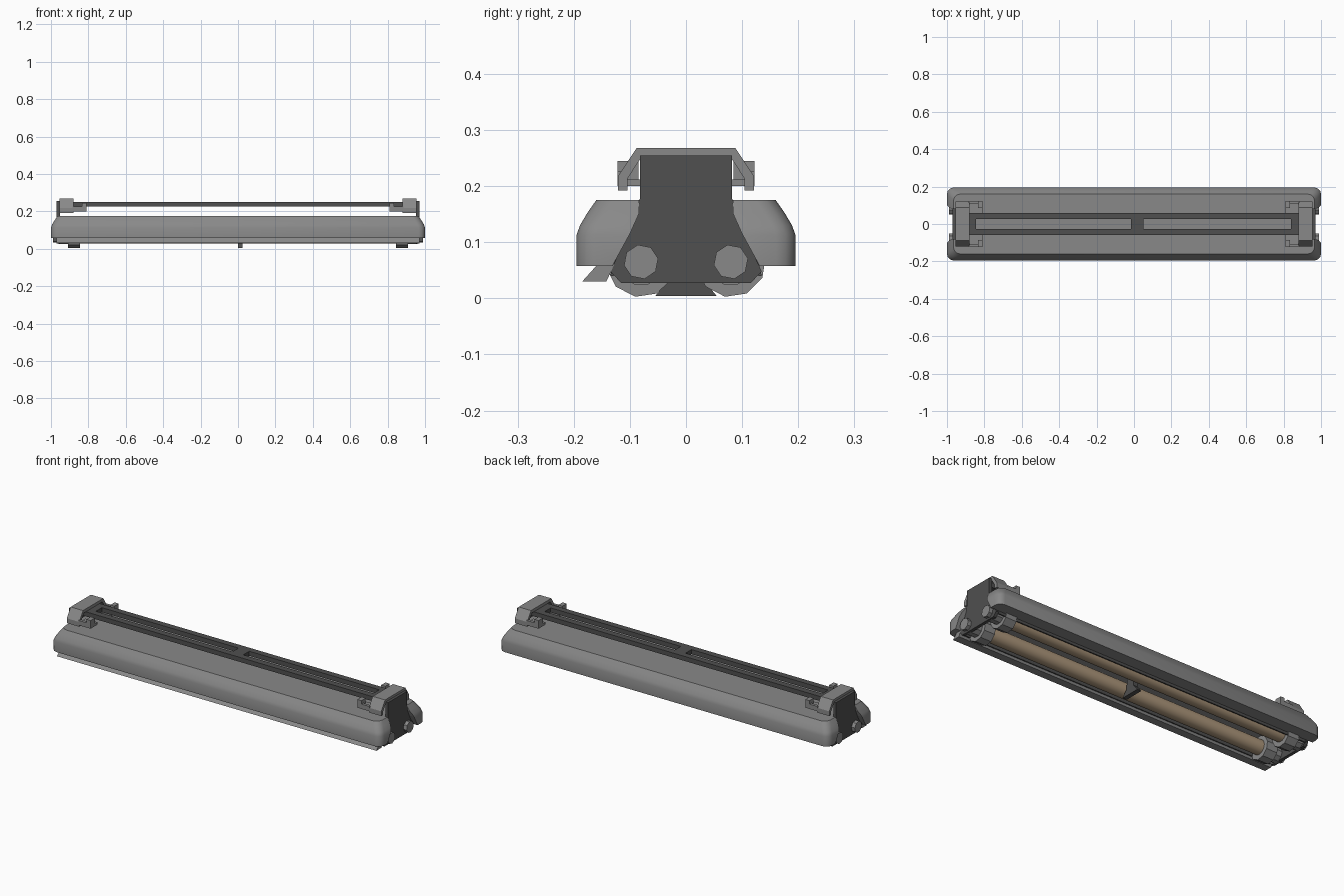
import bpy, bmesh, math
from mathutils import Matrix

if "Cube" in bpy.data.objects:
    bpy.data.objects.remove(bpy.data.objects["Cube"])


def material(name, rgb):
    m = bpy.data.materials.new(name)
    m.diffuse_color = (*rgb, 1)
    m.use_nodes = True
    m.node_tree.nodes["Principled BSDF"].inputs["Base Color"].default_value = m.diffuse_color
    return m


GREY = material("mid grey", (0.25, 0.25, 0.25))
DARK = material("dark grey", (0.08, 0.08, 0.08))
TAN = material("tan tube", (0.42, 0.31, 0.2))


def finish(name, bm, mat, smooth=False):
    bmesh.ops.recalc_face_normals(bm, faces=bm.faces)
    me = bpy.data.meshes.new(name)
    bm.to_mesh(me)
    bm.free()
    me.materials.append(mat)
    ob = bpy.data.objects.new(name, me)
    bpy.context.collection.objects.link(ob)
    if smooth:
        bpy.ops.object.select_all(action='DESELECT')
        ob.select_set(True)
        bpy.context.view_layer.objects.active = ob
        bpy.ops.object.shade_smooth_by_angle(angle=math.radians(35))
    return ob


def loft(name, rings, mat, smooth=False):
    """Skin a list of matching closed rings and cap both ends."""
    bm = bmesh.new()
    vs = [[bm.verts.new(p) for p in r] for r in rings]
    n = len(vs[0])
    for a, b in zip(vs, vs[1:]):
        for i in range(n):
            j = (i + 1) % n
            bm.faces.new((a[i], a[j], b[j], b[i]))
    bm.faces.new(vs[0])
    bm.faces.new(vs[-1])
    return finish(name, bm, mat, smooth)


def extrude(name, prof, x0, x1, mat):
    """Extrude a (y, z) profile along x."""
    return loft(name, [[(x, y, z) for y, z in prof] for x in (x0, x1)], mat)


def box(name, x0, x1, y0, y1, z0, z1, mat):
    return extrude(name, [(y0, z0), (y1, z0), (y1, z1), (y0, z1)], min(x0, x1), max(x0, x1), mat)


def rod(name, x0, x1, y, z, r, n, mat, smooth=False, turn=0.0):
    bm = bmesh.new()
    bmesh.ops.create_cone(bm, cap_ends=True, segments=n, radius1=r, radius2=r, depth=abs(x1 - x0),
                          matrix=Matrix.Translation(((x0 + x1) / 2, y, z))
                          @ Matrix.Rotation(math.pi / 2, 4, 'Y') @ Matrix.Rotation(turn, 4, 'Z'))
    return finish(name, bm, mat, smooth)


def mirrored(half):
    """Complete a profile from its +y half."""
    return half + [(-y, z) for y, z in reversed(half)]


def cut(ob, cutter):
    m = ob.modifiers.new("cut", 'BOOLEAN')
    m.operation, m.object, m.solver = 'DIFFERENCE', cutter, 'EXACT'
    bpy.context.view_layer.objects.active = ob
    bpy.ops.object.modifier_apply(modifier=m.name)
    bpy.data.objects.remove(cutter)


# Housing: rounded shell narrowing to the top
def rounded_rect(z, inset):
    hx, hy, r = 1 - inset, 0.195 - inset, 0.035
    pts = []
    for k, (sx, sy) in enumerate([(1, 1), (-1, 1), (-1, -1), (1, -1)]):
        for s in range(4):
            a = math.radians(90 * k + 30 * s)
            pts.append((sx * (hx - r) + r * math.cos(a), sy * (hy - r) + r * math.sin(a), z))
    return pts


levels = [(0.058, 0), (0.113, 0), (0.13, 0.006), (0.152, 0.019), (0.175, 0.035)]
housing = loft("housing", [rounded_rect(z, i) for z, i in levels], GREY, True)
trough = [(0.135, 0.04), (0.13, 0.06), (0.1, 0.115), (0.082, 0.155)]
cut(housing, extrude("trough_cutter", mirrored(trough), -1.1, 1.1, GREY))
for s in (-1, 1):
    cut(housing, box("notch_cutter", s * 0.95, s * 1.1, -0.084, 0.084, 0.1, 0.3, GREY))

# Reflector lining the trough
lining = mirrored(trough) + list(reversed(mirrored([(y - 0.006, z - (0.006 if z > 0.15 else 0)) for y, z in trough])))
extrude("reflector", lining, -0.955, 0.955, DARK)

# Slanted lip along the front
extrude("front_lip", [(-0.158, 0.06), (-0.128, 0.06), (-0.142, 0.03), (-0.185, 0.03)], -0.97, 0.97, GREY)

# Mounting rail: two side bars and three cross pieces around the slots
for s in (-1, 1):
    box("rail_side", -0.96, 0.96, s * 0.026, s * 0.06, 0.225, 0.25, DARK)
for x0, x1 in [(-0.96, -0.845), (-0.015, 0.05), (0.84, 0.96)]:
    box("rail_bridge", x0, x1, -0.026, 0.026, 0.225, 0.25, DARK)

# Clip between the tubes
extrude("centre_clip", mirrored([(0.055, 0.004), (0.025, 0.04), (0.02, 0.15)]), 0, 0.025, DARK)

# Tubes
for y in (-0.08, 0.08):
    rod("tube", -0.87, 0.87, y, 0.067, 0.039, 24, TAN, True)

plate = mirrored([(0.115, 0.027), (0.135, 0.048), (0.122, 0.075), (0.1, 0.115),
                  (0.086, 0.15), (0.082, 0.18), (0.082, 0.255)])
arch = mirrored([(0.121, 0.192), (0.121, 0.218), (0.088, 0.268)])
arch += list(reversed(mirrored([(0.104, 0.192), (0.104, 0.214), (0.079, 0.252)])))

for s in (-1, 1):
    # End plate and its arched clamp
    extrude("end_plate", plate, s * 0.953, s * 0.97, DARK)
    extrude("clamp_arch", arch, s * 0.88, s * 0.955, GREY)
    for y in (-1, 1):
        # Tube holders, necks and end knobs
        rod("tube_holder", s * 0.845, s * 0.91, y * 0.08, 0.065, 0.063, 10, GREY, False, 0.15)
        rod("holder_neck", s * 0.9, s * 0.96, y * 0.08, 0.065, 0.042, 10, GREY)
        rod("end_knob", s * 0.96, s * 0.99, y * 0.08, 0.065, 0.031, 8, GREY, False, 0.2)
        # Open hook beside the clamp
        box("hook_floor", s * 0.81, s * 0.885, y * 0.06, y * 0.122, 0.2, 0.212, GREY)
        box("hook_wall", s * 0.81, s * 0.885, y * 0.106, y * 0.122, 0.2, 0.226, GREY)
        box("hook_post", s * 0.81, s * 0.835, y * 0.085, y * 0.122, 0.2, 0.245, GREY)
